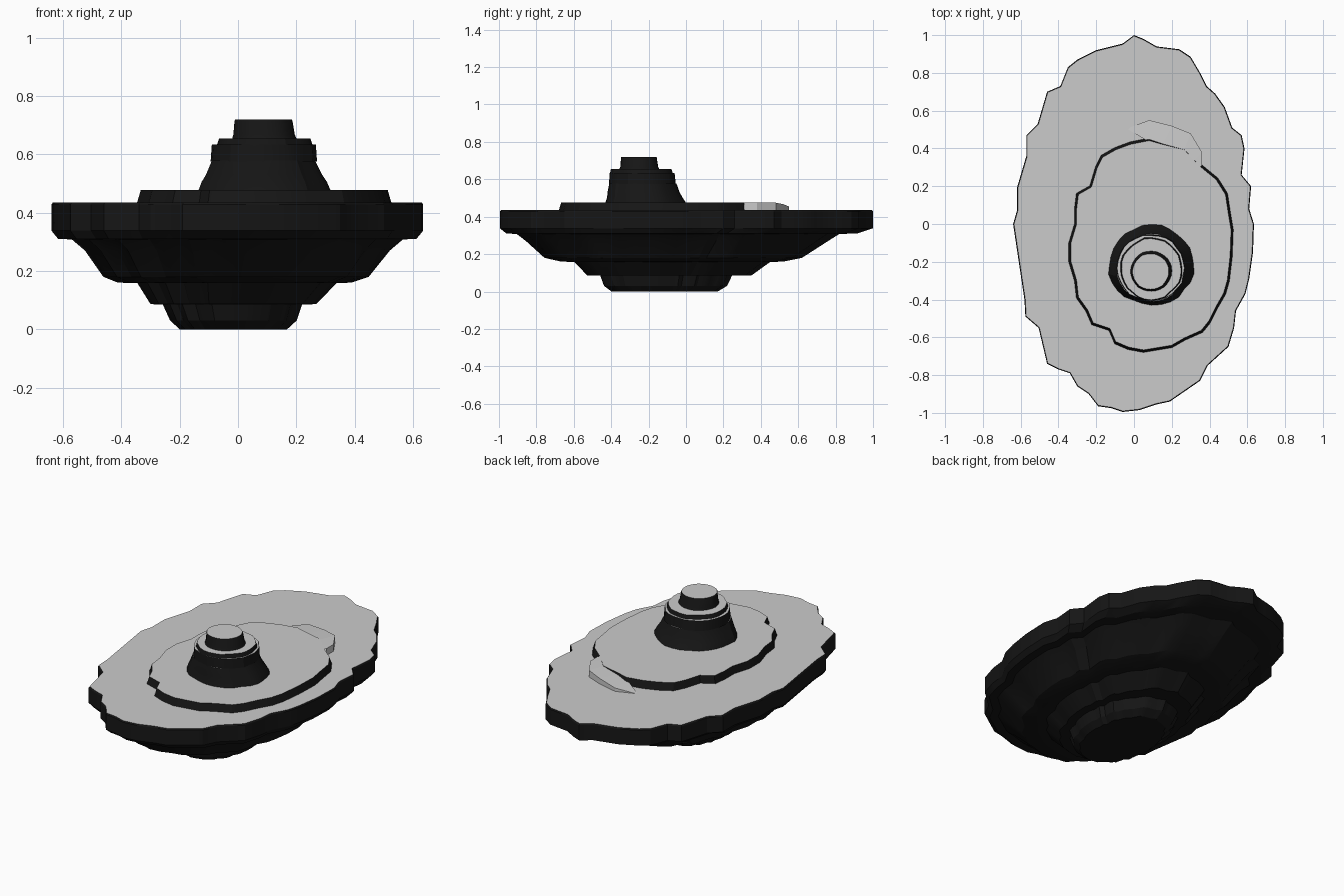
import bpy, math, random

random.seed(4)
rock = bpy.data.materials.new("dark_rock")
rock.diffuse_color = (0.008, 0.008, 0.008, 1)


def mesh_object(name, verts, faces, material=None, smooth=False):
    me = bpy.data.meshes.new(name)
    me.from_pydata(verts, [], faces)
    me.update()
    ob = bpy.data.objects.new(name, me)
    bpy.context.collection.objects.link(ob)
    if material:
        me.materials.append(material)
    if smooth:
        bpy.ops.object.select_all(action='DESELECT')
        ob.select_set(True)
        bpy.context.view_layer.objects.active = ob
        bpy.ops.object.shade_smooth_by_angle(angle=math.radians(25))
    return ob


def tier(name, outline, rings, bottom=False):
    """Dark walls through rings (z, cx, cy, sx, sy) of a counter-clockwise outline, plus a grey top."""
    n = len(outline)
    verts = [(cx + sx * x, cy + sy * y, z) for z, cx, cy, sx, sy in rings for x, y in outline]
    faces = []
    for r in range(len(rings) - 1):
        for i in range(n):
            j = (i + 1) % n
            faces.append((r * n + i, r * n + j, (r + 1) * n + j, (r + 1) * n + i))
    if bottom:
        faces.append(tuple(reversed(range(n))))
    mesh_object(name + "_rock_wall", verts, faces, rock, True)
    mesh_object(name + "_top", verts[-n:], [tuple(range(n))])


def rough_circle(n, amount):
    pts = []
    for i in range(n):
        a = 2 * math.pi * i / n
        r = 1 + random.uniform(-amount, amount)
        pts.append((r * math.cos(a), r * math.sin(a)))
    return pts


# island plate with stepped underside
shore = [(0, 1), (.05, .98), (.12, .94), (.24, .925), (.30, .885), (.35, .80), (.385, .73),
         (.43, .69), (.48, .62), (.52, .51), (.57, .47), (.585, .40), (.57, .26), (.62, .20),
         (.61, .08), (.635, 0), (.63, -.15), (.61, -.29), (.59, -.37), (.54, -.46), (.53, -.55),
         (.50, -.65), (.39, -.75), (.35, -.83), (.19, -.94), (.12, -.955), (.03, -.985),
         (-.06, -.995), (-.12, -.975), (-.19, -.965), (-.24, -.90), (-.30, -.86), (-.34, -.79),
         (-.40, -.77), (-.46, -.74), (-.505, -.55), (-.575, -.49), (-.58, -.40), (-.61, -.20),
         (-.64, 0), (-.62, .07), (-.62, .19), (-.57, .36), (-.57, .47), (-.51, .53), (-.46, .70),
         (-.39, .73), (-.35, .83), (-.30, .87), (-.20, .92), (-.12, .94), (-.06, .955)]
shore.reverse()
# underside levels: z, centre x, centre y, half width, half depth
levels = [(0, -.015, -.115, .185, .285), (.03, -.015, -.11, .218, .33), (.085, -.018, -.107, .24, .353),
          (.086, -.015, -.09, .285, .44), (.158, -.002, -.075, .343, .525), (.16, -.01, -.075, .402, .595),
          (.18, -.005, -.07, .457, .69), (.27, 0, -.05, .525, .81), (.308, 0, -.045, .57, .865),
          (.31, 0, -.025, .617, .94), (.338, 0, 0, .64, 1), (.428, 0, 0, .64, 1), (.435, 0, 0, .635, .995)]
tier("island", shore, [(z, x, y, w / .64, d) for z, x, y, w, d in levels], True)

# raised plateau
plateau = [(.08, .45), (-.02, .43), (-.10, .40), (-.17, .36), (-.20, .30), (-.23, .20), (-.30, .16),
           (-.31, .08), (-.31, 0), (-.34, -.10), (-.34, -.20), (-.31, -.30), (-.30, -.39), (-.25, -.46),
           (-.22, -.53), (-.13, -.56), (-.10, -.63), (-.03, -.66), (.05, -.675), (.20, -.65), (.27, -.61),
           (.36, -.57), (.40, -.52), (.44, -.44), (.48, -.37), (.50, -.30), (.515, -.17), (.52, -.03),
           (.505, .06), (.49, .16), (.44, .24), (.355, .31), (.27, .40), (.15, .43)]
px, py = .09, -.11
plateau = [(x - px, y - py) for x, y in plateau]
tier("plateau", plateau, [(.433, px, py, 1.015, 1.01), (.477, px, py, .985, .985)])

# curved ramp climbing onto the plateau
inner = [(.34, .29), (.31, .33), (.26, .38), (.15, .42), (.07, .44), (-.03, .50)]
outer = [(.36, .31), (.36, .38), (.30, .48), (.20, .52), (.08, .55), (-.02, .512)]
heights = [.476, .476, .475, .467, .455, .436]
n = len(inner)
verts = [(x, y, z) for (x, y), z in zip(inner, heights)]
verts += [(x, y, z) for (x, y), z in zip(outer, heights)]
verts += [(x, y, .43) for x, y in outer]
faces = []
for i in range(n - 1):
    faces.append((i, n + i, n + i + 1, i + 1))
    faces.append((n + i, 2 * n + i, 2 * n + i + 1, n + i + 1))
mesh_object("ramp", verts, faces)

# terraced peak: each step has its own rough outline
steps = [
    ("peak_base", .035, [(.475, .093, -.217, .228, .212), (.505, .092, -.222, .216, .198),
                         (.53, .091, -.228, .20, .19), (.578, .089, -.232, .178, .177)]),
    ("peak_lower_step", .025, [(.576, .089, -.232, .182, .178), (.633, .089, -.234, .178, .174)]),
    ("peak_upper_step", .025, [(.63, .091, -.237, .166, .166), (.655, .091, -.238, .158, .160)]),
    ("peak_summit", .015, [(.654, .091, -.25, .110, .108), (.668, .09, -.25, .105, .102),
                           (.715, .088, -.252, .099, .097), (.72, .088, -.252, .096, .095)]),
]
for name, amount, rings in steps:
    tier(name, rough_circle(28, amount), rings)
